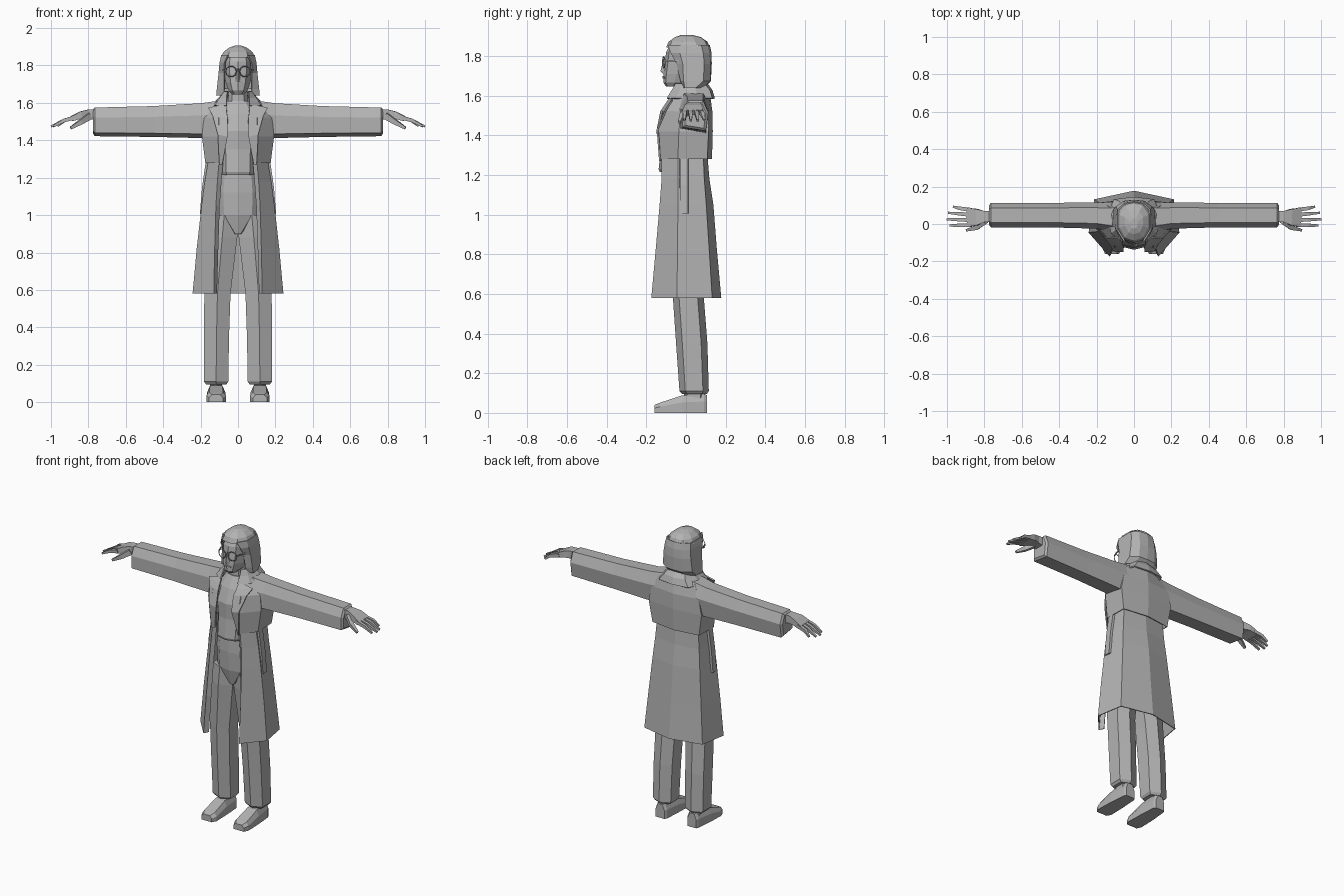
import bpy, bmesh, math
from mathutils import Vector

grey = bpy.data.materials.new("plain_grey")
grey.diffuse_color = (0.45, 0.45, 0.45, 1)


def finish(ob, mirror=False, thickness=0):
    ob.data.materials.append(grey)
    if mirror:
        m = ob.modifiers.new("mirror", 'MIRROR')
        m.use_clip = True
    if thickness:
        s = ob.modifiers.new("cloth", 'SOLIDIFY')
        s.thickness = thickness
        s.offset = 0
    return ob


def loft(name, rings, closed=True, mirror=False, thickness=0):
    """Skin a list of rings; closed rings get end caps."""
    bm = bmesh.new()
    vs = [[bm.verts.new(p) for p in r] for r in rings]
    n = len(rings[0])
    for a, b in zip(vs, vs[1:]):
        for i in range(n if closed else n - 1):
            j = (i + 1) % n
            bm.faces.new((a[i], a[j], b[j], b[i]))
    if closed:
        bm.faces.new(vs[0])
        bm.faces.new(vs[-1])
    bmesh.ops.recalc_face_normals(bm, faces=bm.faces)
    me = bpy.data.meshes.new(name)
    bm.to_mesh(me)
    bm.free()
    ob = bpy.data.objects.new(name, me)
    bpy.context.collection.objects.link(ob)
    return finish(ob, mirror, thickness)


def at_z(z, pts):
    return [(x, y, z) for x, y in pts]


def body_ring(z, w, front, back):
    """Symmetric eight sided ring, flat front and back corners."""
    mid, d = (front + back) / 2, (back - front) / 2
    half = [(0, front), (w * .6, front + d * .15), (w, mid - d * .3),
            (w, mid + d * .4), (w * .6, back - d * .1), (0, back)]
    return at_z(z, half + [(-x, y) for x, y in half[-2:0:-1]])


def hex_ring(z, x0, x1, y0, y1):
    """Ring for one trouser leg with a front and back crease."""
    xm, d = (x0 + x1) / 2, (y1 - y0)
    return at_z(z, [(xm, y0), (x1, y0 + d * .2), (x1, y1 - d * .2),
                    (xm, y1), (x0, y1 - d * .2), (x0, y0 + d * .2)])


def tube(name, pts, widths, mirror=True):
    """Square section along a path; widths are (across, height) pairs."""
    pts = [Vector(p) for p in pts]
    rings = []
    for i, p in enumerate(pts):
        t = (pts[min(i + 1, len(pts) - 1)] - pts[max(i - 1, 0)]).normalized()
        up = Vector((0, 0, 1)) if abs(t.z) < .8 else Vector((1, 0, 0))
        side = t.cross(up).normalized()
        up = side.cross(t)
        w, h = widths[i][0] / 2, widths[i][1] / 2
        rings.append([p + side * a * w + up * b * h
                      for a, b in ((1, 1), (-1, 1), (-1, -1), (1, -1))])
    return loft(name, rings, mirror=mirror)


# Shoes, ankles and trouser legs
def shoe_ring(y, x0, x1, h):
    return [(x0, y, 0), (x1, y, 0), (x1, y, h * .6), (x1 - .015, y, h),
            (x0 + .015, y, h), (x0, y, h * .6)]

loft("shoe", [shoe_ring(-.16, .08, .155, .04), shoe_ring(-.13, .065, .168, .052),
              shoe_ring(-.02, .068, .165, .088), shoe_ring(.09, .075, .155, .095),
              shoe_ring(.105, .085, .148, .09)], mirror=True)
loft("ankle", [hex_ring(.07, .085, .15, -.01, .095),
               hex_ring(.16, .085, .15, -.01, .095)], mirror=True)
loft("trouser_leg", [hex_ring(.095, .062, .17, -.02, .105), hex_ring(.11, .052, .182, -.033, .115),
                     hex_ring(.35, .048, .182, -.05, .108), hex_ring(.58, .04, .18, -.066, .09),
                     hex_ring(.88, .004, .165, -.085, .085),
                     hex_ring(1.0, .002, .145, -.085, .08)], mirror=True)
loft("hips", [body_ring(.9, .025, -.075, .05), body_ring(1.0, .125, -.095, .08),
              body_ring(1.12, .13, -.1, .08), body_ring(1.25, .115, -.095, .075)])

# Shirt and neck
loft("shirt", [body_ring(1.215, .1, -.132, .07), body_ring(1.23, .105, -.138, .075),
               body_ring(1.35, .11, -.125, .085), body_ring(1.45, .12, -.128, .09),
               body_ring(1.54, .11, -.095, .09), body_ring(1.61, .07, -.055, .07)])
loft("neck", [body_ring(1.58, .055, -.05, .06), body_ring(1.71, .048, -.045, .06)])

# Open coat: long skirt, then the upper part that hangs over it
loft("coat_skirt", [
    at_z(.58, [(.115, -.14), (.13, -.172), (.24, -.045), (.21, .13), (0, .175)]),
    at_z(.82, [(.108, -.125), (.125, -.15), (.218, -.042), (.19, .115), (0, .153)]),
    at_z(1.05, [(.1, -.11), (.118, -.13), (.192, -.04), (.17, .1), (0, .135)]),
    at_z(1.18, [(.09, -.105), (.11, -.12), (.175, -.04), (.158, .09), (0, .115)]),
    at_z(1.3, [(.08, -.105), (.1, -.12), (.155, -.04), (.148, .085), (0, .105)])],
    closed=False, mirror=True, thickness=.006)
loft("coat_top", [
    at_z(1.28, [(.082, -.11), (.1, -.125), (.172, -.04), (.168, .105), (0, .128)]),
    at_z(1.42, [(.062, -.138), (.1, -.138), (.19, -.035), (.19, .112), (0, .132)]),
    at_z(1.52, [(.06, -.118), (.1, -.115), (.18, -.025), (.17, .112), (0, .13)]),
    at_z(1.595, [(.07, -.065), (.095, -.055), (.135, .0), (.13, .09), (0, .12)]),
    at_z(1.63, [(.062, -.045), (.075, -.035), (.085, .01), (.075, .075), (0, .095)])],
    closed=False, mirror=True, thickness=.006)
loft("lapel", [
    [(.085, -.118, 1.27), (.1, -.132, 1.27)],
    [(.056, -.146, 1.42), (.108, -.144, 1.43)],
    [(.055, -.126, 1.52), (.135, -.1, 1.53)],
    [(.06, -.105, 1.55), (.158, -.072, 1.572)],
    [(.062, -.082, 1.585), (.1, -.072, 1.585)]],
    closed=False, mirror=True, thickness=.008)
loft("collar", [
    at_z(1.585, [(.06, -.095), (.12, -.05), (.14, .05), (.105, .13), (0, .142)]),
    at_z(1.625, [(.06, -.07), (.095, -.03), (.1, .05), (.075, .118), (0, .13)]),
    at_z(1.66, [(.055, -.05), (.07, -.02), (.075, .04), (.055, .09), (0, .105)])],
    closed=False, mirror=True, thickness=.008)
# Hanging belt end at each side
loft("side_belt", [at_z(z, [(x, -.032), (x + .014, -.03), (x + .014, .01), (x, .012)])
                   for z, x in ((1.005, .19), (1.15, .178), (1.29, .158))], mirror=True)


# Sleeves
def sleeve_ring(x, z0, z1, y0, y1):
    d, h = y1 - y0, z1 - z0
    return [(x, y0, z0 + h * .12), (x, y0, z0 + h * .65), (x, y0 + d * .2, z1),
            (x, y1 - d * .2, z1), (x, y1, z0 + h * .6), (x, y1 - d * .1, z0)]

loft("sleeve", [sleeve_ring(.1, 1.41, 1.612, -.045, .118), sleeve_ring(.2, 1.412, 1.598, -.025, .115),
                sleeve_ring(.45, 1.418, 1.583, -.018, .113), sleeve_ring(.765, 1.422, 1.575, -.018, .113),
                sleeve_ring(.775, 1.435, 1.565, -.005, .1)], mirror=True)

# Hands
tube("palm", [(.75, .04, 1.535), (.8, .04, 1.54), (.84, .037, 1.535), (.89, .035, 1.515)],
     [(.06, .06), (.06, .05), (.088, .038), (.1, .026)])
for i, (yk, yt, xt, zt) in enumerate(((.075, .092, .965, 1.478), (.049, .06, .992, 1.474),
                                      (.021, .025, 1.0, 1.474), (-.006, -.008, .985, 1.476))):
    tube("finger_%d" % (i + 1), [(.87, yk, 1.522), (.93, (yk + yt) / 2, 1.506), (xt, yt, zt)],
         [(.022, .022), (.019, .019), (.011, .011)])
tube("thumb", [(.795, .015, 1.53), (.84, -.018, 1.498), (.895, -.033, 1.465)],
     [(.03, .035), (.025, .026), (.013, .014)])

# Head and nose
loft("head", [body_ring(z, w, f, b) for z, w, f, b in (
    (1.645, .03, -.1, -.01), (1.665, .05, -.114, .04), (1.71, .066, -.113, .08),
    (1.76, .074, -.108, .1), (1.82, .076, -.1, .1), (1.87, .06, -.075, .085))])
loft("nose", [at_z(1.712, [(-.015, -.108), (0, -.118), (.015, -.108)]),
              at_z(1.724, [(-.016, -.1), (0, -.129), (.016, -.1)]),
              at_z(1.785, [(-.008, -.1), (0, -.112), (.008, -.1)])])
tube("lips", [(-.022, -.106, 1.69), (0, -.113, 1.692), (.022, -.106, 1.69)],
     [(.008, .006), (.01, .014), (.008, .006)], mirror=False)
loft("ear", [at_z(z, [(.068, -.01), (.084, -.002), (.084, .016), (.068, .02)])
             for z in (1.72, 1.775)], mirror=True)

# Hair: crown cap and long sides and back
loft("hair_crown", [body_ring(z, w, f, b) for z, w, f, b in (
    (1.842, .092, -.1, .12), (1.872, .078, -.088, .108),
    (1.895, .048, -.055, .075), (1.906, .018, -.025, .03))])
loft("hair_sides", [
    at_z(1.64, [(.075, -.01), (.113, -.005), (.108, .05), (.06, .085), (0, .09)]),
    at_z(1.675, [(.072, -.025), (.11, -.01), (.104, .085), (.058, .118), (0, .122)]),
    at_z(1.76, [(.072, -.045), (.1, -.015), (.096, .09), (.056, .12), (0, .126)]),
    at_z(1.815, [(.07, -.075), (.095, -.03), (.09, .085), (.054, .115), (0, .125)]),
    at_z(1.855, [(.052, -.09), (.086, -.035), (.084, .075), (.05, .108), (0, .116)])],
    closed=False, mirror=True, thickness=.008)

# Glasses
bpy.ops.mesh.primitive_torus_add(major_segments=10, minor_segments=4, major_radius=.029,
                                 minor_radius=.003, location=(.037, -.112, 1.768),
                                 rotation=(math.pi / 2, 0, .2))
rim = bpy.context.object
rim.name = "glasses_rim"
bpy.ops.object.transform_apply(location=True, rotation=True, scale=True)
finish(rim, mirror=True)
tube("glasses_bridge", [(-.01, -.118, 1.775), (.01, -.118, 1.775)], [(.005, .005)] * 2, mirror=False)
tube("glasses_arm", [(.066, -.106, 1.775), (.083, -.06, 1.776), (.086, .01, 1.775)], [(.005, .007)] * 3)
